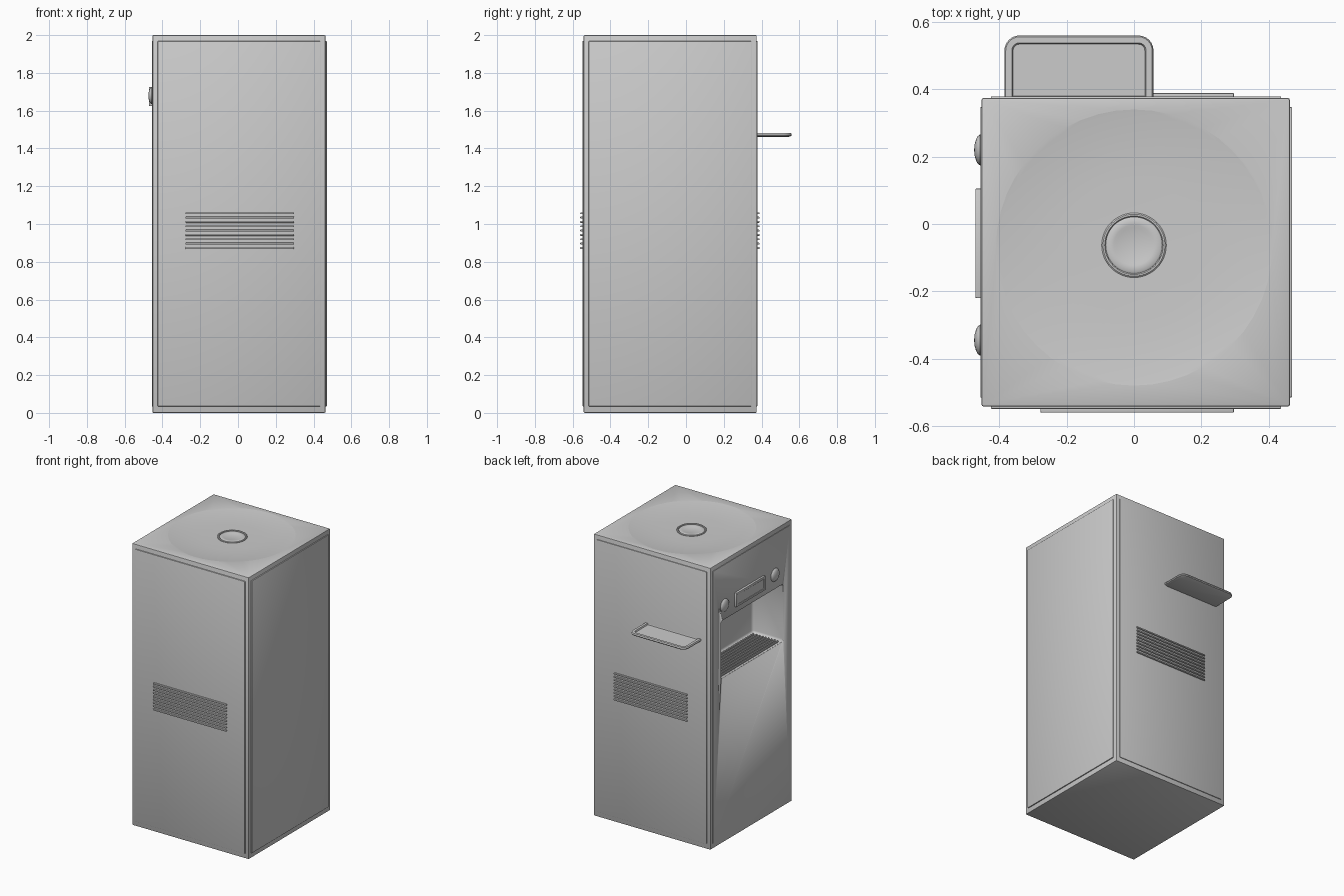
import bpy, bmesh, math
from mathutils import Matrix

if "Cube" in bpy.data.objects:
    bpy.data.objects.remove(bpy.data.objects["Cube"])


def finish(name, bm, smooth=True):
    bmesh.ops.recalc_face_normals(bm, faces=bm.faces)
    me = bpy.data.meshes.new(name)
    bm.to_mesh(me)
    bm.free()
    ob = bpy.data.objects.new(name, me)
    bpy.context.collection.objects.link(ob)
    if smooth:
        bpy.ops.object.select_all(action='DESELECT')
        ob.select_set(True)
        bpy.context.view_layer.objects.active = ob
        bpy.ops.object.shade_smooth_by_angle(angle=math.radians(35))
    return ob


def box(name, lo, hi, bevel=0.0, segs=2):
    bm = bmesh.new()
    bmesh.ops.create_cube(bm, size=1)
    for v in bm.verts:
        v.co = [(l + h) / 2 + c * (h - l) for l, h, c in zip(lo, hi, v.co)]
    if bevel:
        bmesh.ops.bevel(bm, geom=bm.edges[:], offset=bevel, segments=segs,
                        profile=0.5, affect='EDGES')
    return finish(name, bm)


def lathe(name, profile, matrix, steps=48):
    """Revolve (radius, height) points about the local z axis."""
    bm = bmesh.new()
    vs = [bm.verts.new((r, 0, z)) for r, z in profile]
    es = [bm.edges.new(p) for p in zip(vs, vs[1:])]
    bmesh.ops.spin(bm, geom=vs + es, cent=(0, 0, 0), axis=(0, 0, 1),
                   angle=math.tau, steps=steps, use_duplicate=False)
    bmesh.ops.remove_doubles(bm, verts=bm.verts, dist=1e-5)
    bm.transform(matrix)
    return finish(name, bm)


def cut(ob, cutter):
    mod = ob.modifiers.new("cut", 'BOOLEAN')
    mod.operation = 'DIFFERENCE'
    mod.solver = 'EXACT'
    mod.object = cutter
    bpy.context.view_layer.objects.active = ob
    bpy.ops.object.modifier_apply(modifier=mod.name)


# cabinet shell and thin face panels
X0, X1, Y0, Y1 = -0.453, 0.463, -0.542, 0.374
cabinet = box("cabinet", (X0, Y0, 0), (X1, Y1, 2), 0.006)
Z0, Z1 = 0.035, 1.968
box("front_panel", (-0.425, -0.549, Z0), (0.437, -0.5, Z1), 0.003)
box("back_panel", (-0.425, 0.33, Z0), (0.437, 0.379, Z1), 0.003)
box("right_panel", (0.42, -0.515, Z0), (0.470, 0.347, Z1), 0.003)
left_panel = box("left_panel", (-0.456, -0.515, Z0), (-0.45, 0.347, Z1), 0.001)

# dispensing niche in the left side, shallow dish in the top
niche = box("niche_cutter", (-0.6, -0.44, 1.17), (-0.215, 0.26, 1.58), 0.018, 3)
dish = lathe("dish_cutter", [(0, 1.983), (0.2, 1.984), (0.28, 1.987), (0.34, 1.992),
                             (0.40, 1.9985), (0.43, 2.003), (0.43, 2.05), (0, 2.05)],
             Matrix.Translation((0, -0.07, 0)))
cut(cabinet, niche)
cut(left_panel, niche)
cut(cabinet, dish)
for c in (niche, dish):
    bpy.data.objects.remove(c)

# ribbed niche floor
for i in range(9):
    x = -0.435 + i * 0.024
    box(f"niche_rib_{i + 1}", (x, -0.42, 1.165), (x + 0.012, 0.24, 1.179), 0.002, 1)

# vent slats, front and back
for i in range(9):
    z = 0.868 + i * 0.023
    box(f"front_slat_{i + 1}", (-0.278, -0.560, z), (0.297, -0.54, z + 0.010), 0.003)
    box(f"back_slat_{i + 1}", (-0.278, 0.37, z), (0.297, 0.389, z + 0.010), 0.003)

# round knobs and the recessed display on the left side
for side, y in (("back", 0.22), ("front", -0.345)):
    m = Matrix.Translation((-0.45, y, 1.68)) @ Matrix.Rotation(-math.pi / 2, 4, 'Y')
    lathe(f"{side}_knob", [(0.046, -0.005), (0.046, 0.007), (0.041, 0.014),
                           (0.032, 0.019), (0.018, 0.023), (0, 0.025)], m, 24)
display = box("display", (-0.471, -0.22, 1.625), (-0.44, 0.105, 1.725), 0.003)
window = box("display_cutter", (-0.5, -0.205, 1.64), (-0.467, 0.09, 1.71))
cut(display, window)
bpy.data.objects.remove(window)

# ring and button in the middle of the top
mid = Matrix.Translation((0, -0.063, 1.98))
lathe("top_ring", [(0.084, -0.01), (0.084, 0.008), (0.087, 0.011), (0.092, 0.011),
                   (0.096, 0.008), (0.096, -0.01)], mid)
lathe("top_button", [(0.083, -0.005), (0.083, 0.005), (0.08, 0.007), (0.06, 0.007),
                     (0.052, 0.004), (0, 0.004)], mid)


def tray_loop(bm, inset, z):
    """Plan outline with the two outer corners rounded."""
    x0, x1 = -0.385 + inset, 0.058 - inset
    y0, y1 = 0.365 + inset * 0.6, 0.56 - inset
    r = max(0.045 - inset, 0.012)
    pts = [(x0, y0), (x1, y0)]
    for cx, start in ((x1 - r, 0), (x0 + r, 90)):
        for k in range(7):
            a = math.radians(start + 15 * k)
            pts.append((cx + r * math.cos(a), y1 - r + r * math.sin(a)))
    return [bm.verts.new((x, y, z)) for x, y in pts]


# rear tray: rounded plate with a raised rim
bm = bmesh.new()
loops = [tray_loop(bm, i, z) for i, z in ((0.02, 1.460), (0.003, 1.466), (0, 1.472),
                                          (0.004, 1.481), (0.022, 1.481), (0.026, 1.472))]
for a, b in zip(loops, loops[1:]):
    for k in range(len(a)):
        n = (k + 1) % len(a)
        bm.faces.new((a[k], a[n], b[n], b[k]))
bm.faces.new(loops[0])
bm.faces.new(loops[-1])
finish("rear_tray", bm)
